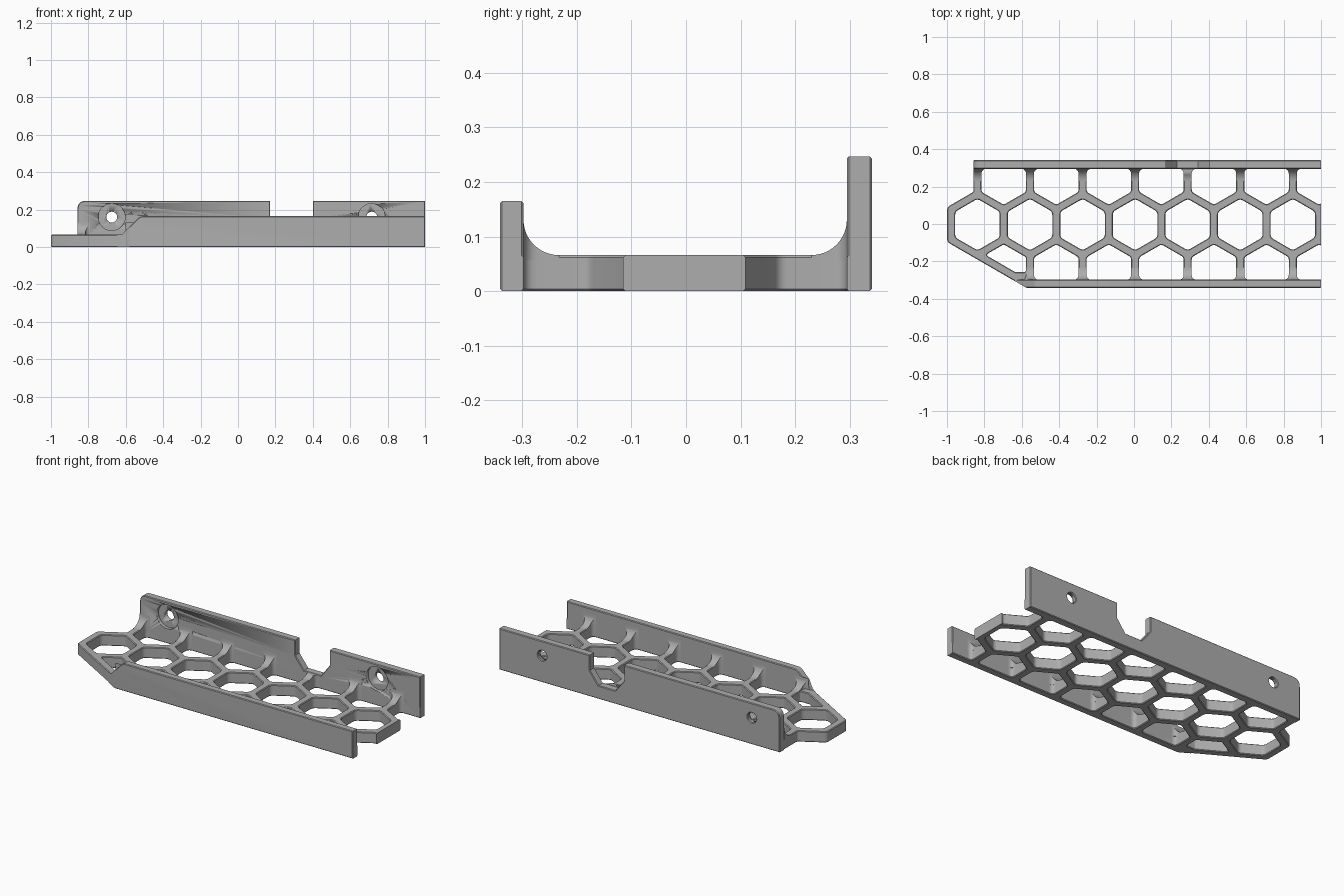
import bpy, bmesh, math
from mathutils import Vector, Matrix

cube = bpy.data.objects.get("Cube")
if cube:
    bpy.data.objects.remove(cube, do_unlink=True)

PITCH, WALL = 0.281, 0.043            # honeycomb spacing and web thickness
X0, Y0 = -0.837, -0.003               # centre of the first cell
ROW = PITCH * math.sqrt(3) / 2
APOTHEM = (PITCH - WALL) / 2          # cell opening
OUTER = (PITCH + WALL) / 2            # rim around a cell
PLATE, HALF = 0.066, 0.341            # plate height, half depth
BACK_IN, FRONT_IN = 0.295, -0.298     # inner wall faces
COVE, FLARE, EDGE = 0.065, 0.025, 0.004
NOTCH_Z = 0.08
DIAG = Vector((-0.5, -math.sqrt(3) / 2))
FIRST = Vector((X0, Y0))

grey = bpy.data.materials.new("mid grey")
grey.use_nodes = True
grey.diffuse_color = (0.42, 0.42, 0.42, 1)
grey.node_tree.nodes["Principled BSDF"].inputs["Base Color"].default_value = grey.diffuse_color


def rounded(points, radius, steps=5):
    """Replace each corner by an arc; radius is one number or one per corner."""
    pts = [Vector(p) for p in points]
    radii = radius if isinstance(radius, list) else [radius] * len(pts)
    out = []
    for i, p in enumerate(pts):
        a, b = pts[i - 1] - p, pts[(i + 1) % len(pts)] - p
        if radii[i] == 0:
            out.append(p)
            continue
        t = radii[i] / math.tan(a.angle(b) / 2)
        t = min(t, a.length * 0.48, b.length * 0.48)
        s, e = p + a.normalized() * t, p + b.normalized() * t
        for k in range(steps + 1):
            u = k / steps
            out.append(s * (1 - u) ** 2 + p * 2 * u * (1 - u) + e * u * u)
    return out


def clip(points, normal, limit):
    """Keep the part of a polygon where normal . p <= limit."""
    out = []
    for i, p in enumerate(points):
        q = points[(i + 1) % len(points)]
        dp, dq = normal.dot(p) - limit, normal.dot(q) - limit
        if dp <= 0:
            out.append(p)
        if dp * dq < 0:
            out.append(p.lerp(q, dp / (dp - dq)))
    return out


def ngon(x, y, radius, sides, start=0.0):
    step = 2 * math.pi / sides
    return [Vector((x + radius * math.cos(start + i * step),
                    y + radius * math.sin(start + i * step))) for i in range(sides)]


def add_object(name, mesh):
    mesh.materials.clear()
    mesh.materials.append(grey)
    mesh.shade_smooth()
    mesh.set_sharp_from_angle(angle=math.radians(30))
    obj = bpy.data.objects.new(name, mesh)
    bpy.context.collection.objects.link(obj)
    return obj


def slab(name, loops, thickness, matrix, cuts=()):
    """Extrude outline and hole loops with chamfered edges, then trim by planes."""
    curve = bpy.data.curves.new(name, 'CURVE')
    curve.dimensions, curve.fill_mode = '2D', 'BOTH'
    curve.extrude = thickness / 2 - EDGE
    curve.bevel_depth, curve.bevel_resolution, curve.offset = EDGE, 0, -EDGE
    for loop in loops:
        spline = curve.splines.new('POLY')
        spline.points.add(len(loop) - 1)
        for point, co in zip(spline.points, loop):
            point.co = (co.x, co.y, 0, 1)
        spline.use_cyclic_u = True
    temp = bpy.data.objects.new(name, curve)
    bpy.context.collection.objects.link(temp)
    mesh = bpy.data.meshes.new_from_object(
        temp.evaluated_get(bpy.context.evaluated_depsgraph_get()))
    bpy.data.objects.remove(temp)
    bm = bmesh.new()
    bm.from_mesh(mesh)
    bmesh.ops.transform(bm, matrix=matrix, verts=bm.verts)
    bmesh.ops.remove_doubles(bm, verts=bm.verts, dist=1e-5)
    for co, no in cuts:
        bmesh.ops.bisect_plane(bm, geom=bm.verts[:] + bm.edges[:] + bm.faces[:],
                               plane_co=co, plane_no=no, clear_outer=True)
        rim = [e for e in bm.edges if e.is_boundary]
        bmesh.ops.holes_fill(bm, edges=rim, sides=0)
    bmesh.ops.recalc_face_normals(bm, faces=bm.faces)
    bm.to_mesh(mesh)
    bm.free()
    return add_object(name, mesh)


# Honeycomb plate: middle row of full cells, outer rows clipped by the walls
def cell(x, y):
    return ngon(x, y, APOTHEM / math.cos(math.pi / 6), 6, math.pi / 6)


diag_limit = DIAG.dot(FIRST) + OUTER
diag_x = lambda y: (diag_limit - DIAG.y * y) / DIAG.x
rim_y = OUTER / math.sqrt(3)
rib_x = X0 - WALL / 2
rib_y = Y0 + rim_y + (rib_x - X0 + OUTER) / math.sqrt(3)
front_y = -HALF + 0.012
outline = rounded([(X0 - OUTER, Y0 - rim_y), (diag_x(front_y), front_y), (1.3, front_y),
                   (1.3, 0.32), (rib_x, 0.32), (rib_x, rib_y), (X0 - OUTER, Y0 + rim_y)],
                  [0.03, 0, 0, 0, 0, 0.015, 0.03])
loops = [outline]
for k in range(7):
    x = X0 + k * PITCH
    loops.append(rounded(cell(x, Y0), 0.03))
    back = clip(cell(x + PITCH / 2, Y0 + ROW), Vector((0, 1)), BACK_IN)
    front = clip(cell(x + PITCH / 2, Y0 - ROW), Vector((0, -1)), -FRONT_IN)
    if k == 0:
        front = clip(front, DIAG, diag_limit - WALL)
        front = clip(front, Vector((0, -1)), 0.257)
    loops += [rounded(back, FLARE), rounded(front, FLARE if k else 0.012)]
slab("honeycomb_plate", loops, PLATE, Matrix.Translation((0, 0, PLATE / 2)),
     [((1, 0, 0), (1, 0, 0))])


def upright(y_low, y_high):
    return Matrix.Translation((0, (y_low + y_high) / 2, 0)) @ Matrix.Rotation(math.pi / 2, 4, 'X')


# Front wall, ramped up at its right end and trimmed along the slanted rim
front_wall = rounded([(-0.66, 0), (1, 0), (1, 0.165), (-0.525, 0.165),
                      (-0.622, 0.066), (-0.66, 0.066)], [0, 0, 0, 0.05, 0.03, 0])
slab("front_wall", [front_wall], FRONT_IN + HALF, upright(-HALF, FRONT_IN),
     [((diag_x(-HALF), -HALF, 0), (DIAG.x, DIAG.y, 0))])

# Back wall with half-hexagon notch and two counterbored screw holes
TOP = 0.247
HOLES, HOLE_Z = (-0.675, 0.715), 0.16
back_wall = rounded([(rib_x, 0), (1, 0), (1, TOP), (0.4, TOP), (0.4, 0.155), (0.343, NOTCH_Z),
                     (0.23, NOTCH_Z), (0.172, 0.155), (0.172, TOP), (rib_x, TOP)],
                    [0] * 9 + [0.045])
wall = slab("back_wall", [back_wall] + [ngon(x, HOLE_Z, 0.029, 32) for x in HOLES],
            HALF - BACK_IN, upright(BACK_IN, HALF))
bm = bmesh.new()
for x in HOLES:
    bmesh.ops.create_cone(bm, cap_ends=True, segments=48, radius1=0.072, radius2=0.072, depth=0.04,
                          matrix=Matrix.Translation((x, BACK_IN, HOLE_Z)) @ Matrix.Rotation(math.pi / 2, 4, 'X'))
mesh = bpy.data.meshes.new("counterbore_cutter")
bm.to_mesh(mesh)
bm.free()
cutter = add_object("counterbore_cutter", mesh)
cutter.hide_render = True
cutter.hide_set(True)
cutter.display_type = 'WIRE'
boolean = wall.modifiers.new("counterbores", 'BOOLEAN')
boolean.operation, boolean.solver, boolean.object = 'DIFFERENCE', 'EXACT', cutter


# Coved gussets that flare from the ribs into the walls
def gusset(name, x, face, side, top):
    bm = bmesh.new()
    rings = []
    steps = 12
    for k in range(steps + 1):
        a = math.pi / 2 * k / steps
        d = COVE * (1 - math.sin(a))
        z = min(PLATE + COVE * (1 - math.cos(a)), top)
        gap = max(FLARE - d, 0)
        half = WALL / 2 + FLARE - math.sqrt(FLARE ** 2 - gap ** 2)
        left = max(x - half, rib_x)
        y = face - side * d
        rings.append([bm.verts.new(c) for c in ((left, y, PLATE - 0.01), (left, y, z),
                                                (x + half, y, z), (x + half, y, PLATE - 0.01))])
    for a, b in zip(rings, rings[1:]):
        for i in range(4):
            bm.faces.new((a[i], a[i - 1], b[i - 1], b[i]))
    bm.faces.new(rings[0])
    bm.faces.new(rings[-1])
    bmesh.ops.recalc_face_normals(bm, faces=bm.faces)
    mesh = bpy.data.meshes.new(name)
    bm.to_mesh(mesh)
    bm.free()
    add_object(name, mesh)


for k in range(7):
    x = X0 + k * PITCH
    gusset(f"back_gusset_{k + 1}", x, BACK_IN, 1, NOTCH_Z if 0.2 < x < 0.4 else 1)
    if k:
        gusset(f"front_gusset_{k}", x, FRONT_IN, -1, 1)
